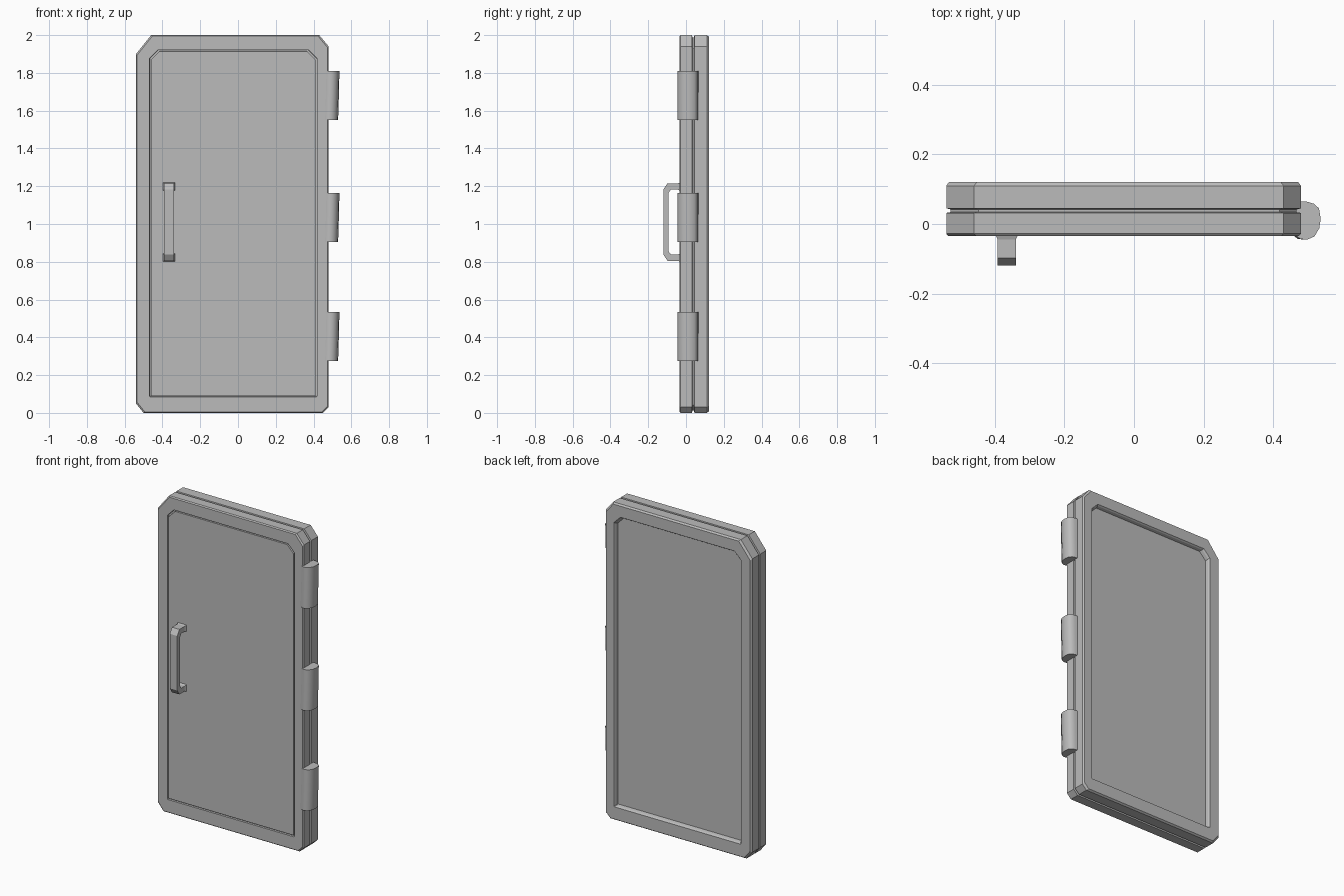
import bpy, bmesh, math

cube = bpy.data.objects.get("Cube")
if cube:
    bpy.data.objects.remove(cube, do_unlink=True)

grey = bpy.data.materials.new("door grey")
grey.use_nodes = True
grey.diffuse_color = (0.5, 0.5, 0.5, 1)
grey.node_tree.nodes["Principled BSDF"].inputs["Base Color"].default_value = grey.diffuse_color


def loft(name, loops):
    """Skin a stack of equal-length closed loops and cap both ends."""
    bm = bmesh.new()
    rings = [[bm.verts.new(p) for p in loop] for loop in loops]
    for a, b in zip(rings, rings[1:]):
        for i in range(len(a)):
            j = (i + 1) % len(a)
            bm.faces.new((a[i], a[j], b[j], b[i]))
    bm.faces.new(rings[0])
    bm.faces.new(rings[-1])
    bmesh.ops.recalc_face_normals(bm, faces=bm.faces)
    mesh = bpy.data.meshes.new(name)
    bm.to_mesh(mesh)
    bm.free()
    mesh.materials.append(grey)
    obj = bpy.data.objects.new(name, mesh)
    bpy.context.collection.objects.link(obj)
    return obj


def outline(y, inset, x0, x1, z0, z1, tl, tr, br, bl):
    """Upright rectangle with four cut corners, each (width, height)."""
    x0, x1, z0, z1 = x0 + inset, x1 - inset, z0 + inset, z1 - inset
    pts = [(x0, z1 - tl[1]), (x0 + tl[0], z1), (x1 - tr[0], z1), (x1, z1 - tr[1]),
           (x1, z0 + br[1]), (x1 - br[0], z0), (x0 + bl[0], z0), (x0, z0 + bl[1])]
    return [(x, y, z) for x, z in pts]


def outer(y, inset=0):
    return outline(y, inset, -0.54, 0.48, 0, 2,
                   (0.08, 0.1), (0.05, 0.06), (0.03, 0.03), (0.04, 0.05))


def inner(y, inset=0):
    return outline(y, inset, -0.468, 0.418, 0.085, 1.922,
                   (0.045, 0.045), (0.045, 0.045), (0.003, 0.003), (0.003, 0.003))


# Door slab: front panel, seam, frame, side groove, back frame, recessed panel
loft("door_slab", [
    inner(-0.033, 0.008), inner(-0.023, 0.007), inner(-0.023, 0.001), inner(-0.035),
    outer(-0.035, 0.006), outer(-0.028), outer(0.032), outer(0.034, 0.012),
    outer(0.042, 0.012), outer(0.045), outer(0.110), outer(0.121, 0.008),
    inner(0.121), inner(0.112, 0.006), inner(0.094, 0.010)])

# Three rounded hinge barrels on the left edge
barrel = [(0.462, -0.030), (0.478, -0.043), (0.498, -0.045), (0.519, -0.036), (0.533, -0.012),
          (0.537, 0.015), (0.532, 0.045), (0.518, 0.058), (0.498, 0.064), (0.462, 0.066)]
for place, z in (("lower", 0.275), ("middle", 0.905), ("upper", 1.55)):
    hinge = loft(place + "_hinge",
                 [[(x - s, y, z + h) for x, y in barrel]
                  for h, s in ((0, 0.007), (0.13, 0.003), (0.26, 0))])
    bpy.ops.object.select_all(action="DESELECT")
    hinge.select_set(True)
    bpy.context.view_layer.objects.active = hinge
    bpy.ops.object.shade_smooth_by_angle(angle=math.radians(40))

# Bracket handle: paired outer and inner points swept along a C shape
half = [((-0.030, 0.21), (-0.030, 0.165)), ((-0.045, 0.205), (-0.045, 0.172)),
        ((-0.098, 0.205), (-0.080, 0.172)), ((-0.120, 0.172), (-0.092, 0.155))]
path = half + [tuple((y, -z) for y, z in pair) for pair in reversed(half)]
sections = []
for i, ((yo, zo), (yi, zi)) in enumerate(path):
    w = 0.033 if i in (0, len(path) - 1) else 0.026
    sections.append([(-0.366 - w, yo, 1.01 + zo), (-0.366 + w, yo, 1.01 + zo),
                     (-0.366 + w, yi, 1.01 + zi), (-0.366 - w, yi, 1.01 + zi)])
loft("pull_handle", sections)
